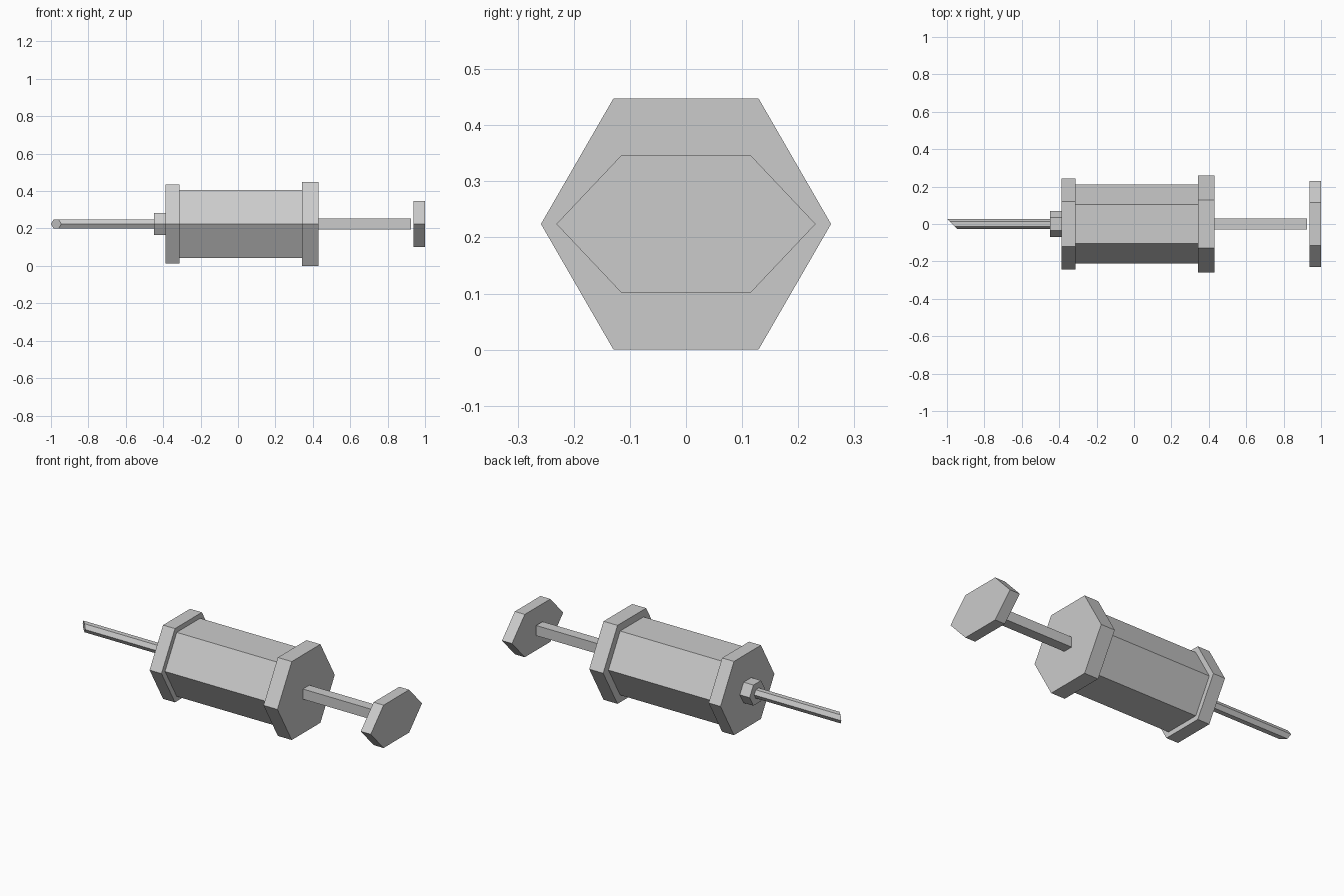
import bpy, bmesh
from math import cos, sin, pi

if "Cube" in bpy.data.objects:
    bpy.data.objects.remove(bpy.data.objects["Cube"])

ZC = 0.224  # height of the long axis


def prism(name, x0, x1, ry, rz, sides=6, turn=0.0, slant=0.0):
    """Flat-sided bar along x; slant cuts the x0 end back towards -y."""
    bm = bmesh.new()
    rings = []
    for x in (x0, x1):
        ring = []
        for i in range(sides):
            a = turn + 2 * pi * i / sides
            y, z = ry * cos(a), rz * sin(a)
            dx = slant * (ry - y) / (2 * ry) if x == x0 else 0
            ring.append(bm.verts.new((x + dx, y, ZC + z)))
        rings.append(ring)
    for i in range(sides):
        j = (i + 1) % sides
        bm.faces.new((rings[0][i], rings[0][j], rings[1][j], rings[1][i]))
    for ring in rings:
        bm.faces.new(ring)
    bmesh.ops.recalc_face_normals(bm, faces=bm.faces)
    mesh = bpy.data.meshes.new(name)
    bm.to_mesh(mesh)
    bm.free()
    obj = bpy.data.objects.new(name, mesh)
    bpy.context.collection.objects.link(obj)
    return obj


# Needle with a slanted tip, and its hub
prism("needle", -1.0, -0.45, 0.028, 0.028, slant=0.055)
prism("needle_hub", -0.45, -0.388, 0.069, 0.068)

# Barrel between two flanges
prism("front_flange", -0.388, -0.313, 0.243, 0.243)
prism("barrel", -0.313, 0.342, 0.211, 0.211)
prism("rear_flange", 0.342, 0.43, 0.2585, 0.2585)

# Square plunger rod and flattened thumb rest
rod_r = 0.029 * 2 ** 0.5
prism("plunger_rod", 0.43, 0.926, rod_r, rod_r, sides=4, turn=pi / 4)
prism("thumb_rest", 0.937, 1.0, 0.231, 0.141)
